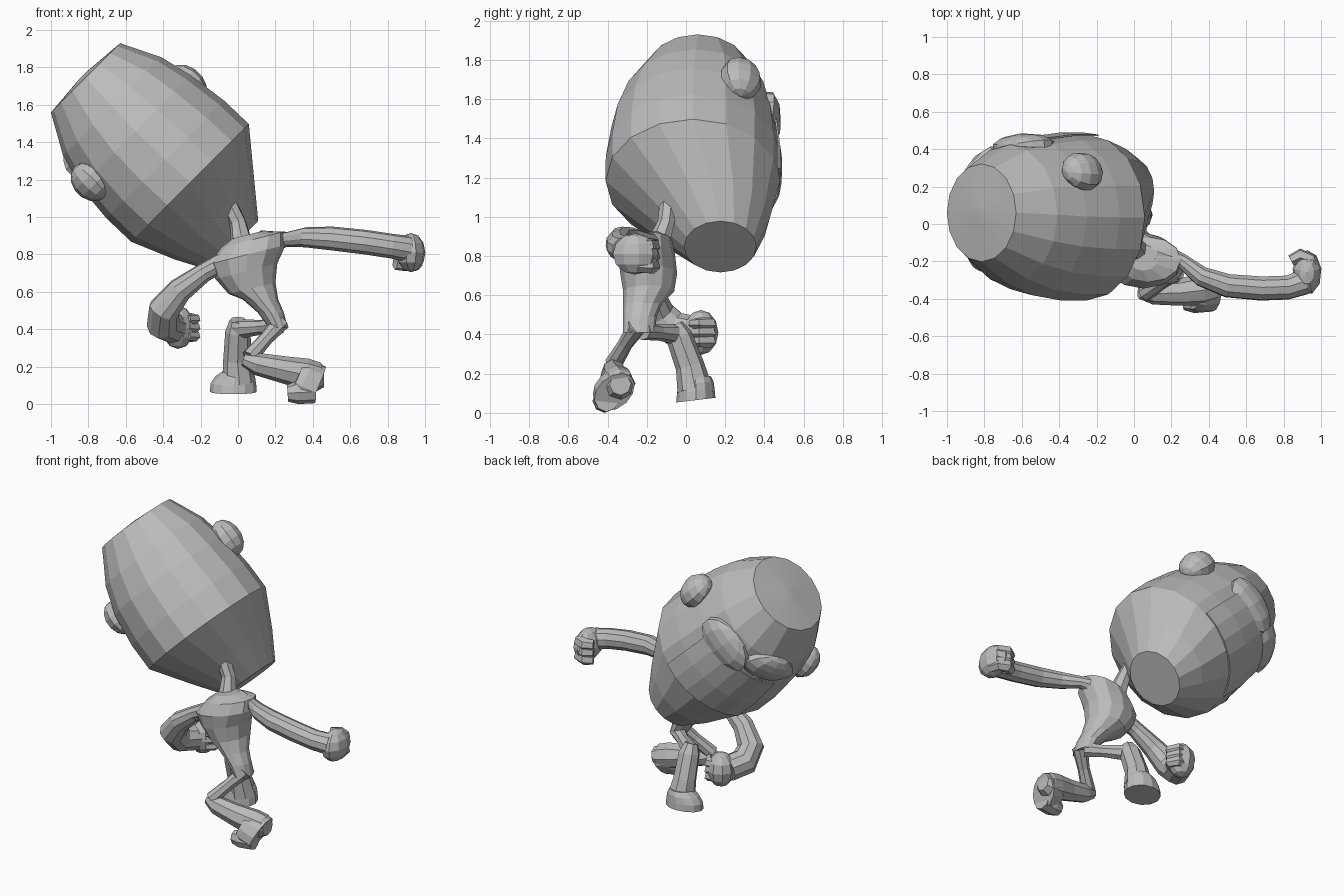
import bpy
import bmesh
from math import sin, cos, pi, radians
from mathutils import Vector, Matrix

cube = bpy.data.objects.get("Cube")
if cube:
    bpy.data.objects.remove(cube, do_unlink=True)

GREY = (0.5, 0.5, 0.5, 1)
mat = bpy.data.materials.new("plain_grey")
mat.use_nodes = True
mat.diffuse_color = GREY
mat.node_tree.nodes["Principled BSDF"].inputs["Base Color"].default_value = GREY


def finish(name, bm):
    bmesh.ops.recalc_face_normals(bm, faces=bm.faces)
    mesh = bpy.data.meshes.new(name)
    bm.to_mesh(mesh)
    bm.free()
    mesh.materials.append(mat)
    obj = bpy.data.objects.new(name, mesh)
    bpy.context.collection.objects.link(obj)
    return obj


def angles(n):
    return [2 * pi * k / n for k in range(n)]


def loft(name, rings):
    """Skin a list of closed rings and cap both ends."""
    bm = bmesh.new()
    loops = [[bm.verts.new(p) for p in ring] for ring in rings]
    n = len(loops[0])
    for a, b in zip(loops, loops[1:]):
        for i in range(n):
            j = (i + 1) % n
            bm.faces.new((a[i], a[j], b[j], b[i]))
    bm.faces.new(loops[0])
    bm.faces.new(loops[-1])
    return finish(name, bm)


def limb(name, path, sides=8):
    """Tube through (x, y, z, radius) points."""
    pts = [Vector(p[:3]) for p in path]
    rings, prev, side = [], None, None
    for i, p in enumerate(pts):
        t = (pts[min(i + 1, len(pts) - 1)] - pts[max(i - 1, 0)]).normalized()
        if prev is None:
            side = t.orthogonal().normalized()
        else:
            side = prev.rotation_difference(t) @ side
        other = t.cross(side)
        prev = t
        rings.append([p + path[i][3] * (cos(a) * side + sin(a) * other)
                      for a in angles(sides)])
    return loft(name, rings)


def blob(name, center, axes, size, seg=10, rows=7):
    """Ellipsoid with its own axes."""
    bm = bmesh.new()
    bmesh.ops.create_uvsphere(bm, u_segments=seg, v_segments=rows, radius=1)
    rot = Matrix(axes).transposed()
    bm.transform(Matrix.Translation(center) @ rot.to_4x4() @ Matrix.Diagonal((*size, 1)))
    return finish(name, bm)


# Head: tilted barrel, rings of (along axis, side offset, y offset, radius)
AXIS = Vector((-1, 0, 1)).normalized()
SIDE = Vector((1, 0, 1)).normalized()
BACK = Vector((0, 1, 0))
HEAD = [(0.615, 0.583, 0.175, 0.185), (0.785, 0.608, 0.125, 0.3),
        (1.018, 0.655, 0.035, 0.445), (1.2, 0.65, 0.036, 0.445),
        (1.42, 0.645, 0.04, 0.42), (1.6, 0.65, 0.05, 0.372),
        (1.81, 0.657, 0.06, 0.262), (1.83, 0.657, 0.06, 0.02)]


def head_point(ring, deg, grow=0.0):
    u, v, y, r = ring
    a = radians(deg)
    return AXIS * u + SIDE * (v + (r + grow) * cos(a)) + BACK * (y + (r + grow) * sin(a))


loft("head", [[head_point(r, 360 * k / 16) for k in range(16)] for r in HEAD])

# Mouth plate wraps around the face side of the head
bm = bmesh.new()
grid = [[bm.verts.new(head_point(r, 78 + 13 * k, 0.008)) for k in range(7)]
        for r in HEAD[2:5]]
for a, b in zip(grid, grid[1:]):
    for i in range(6):
        bm.faces.new((a[i], a[i + 1], b[i + 1], b[i]))
mouth = finish("mouth_plate", bm)
solid = mouth.modifiers.new("thickness", "SOLIDIFY")
solid.thickness = 0.009


# Ears and eyes sit on the barrel, elongated along or around it
def on_head(name, ring, deg, grow, size):
    a = radians(deg)
    out = SIDE * cos(a) + BACK * sin(a)
    tangent = AXIS.cross(out)
    blob(name, head_point(ring, deg, grow), (tangent, out, AXIS), size)


on_head("left_ear", (1.4, 0.645, 0.035, 0.42), 34, 0.02, (0.11, 0.09, 0.125))
on_head("right_ear", (1.4, 0.645, 0.025, 0.41), 207, 0.0, (0.11, 0.085, 0.115))
on_head("left_eye", (1.46, 0.645, 0.035, 0.4), 93, -0.015, (0.2, 0.065, 0.13))
on_head("right_eye", (1.51, 0.648, 0.035, 0.39), 141, -0.015, (0.18, 0.065, 0.115))

# Torso: stacked ellipses of (x, y, z, half width, half depth)
TORSO = [(0.05, -0.18, 0.905, 0.08, 0.07), (0.08, -0.19, 0.88, 0.17, 0.12),
         (0.05, -0.2, 0.8, 0.205, 0.145), (0.045, -0.19, 0.71, 0.165, 0.145),
         (0.075, -0.19, 0.62, 0.125, 0.13), (0.12, -0.22, 0.56, 0.095, 0.1),
         (0.175, -0.235, 0.49, 0.07, 0.085), (0.215, -0.24, 0.41, 0.05, 0.08)]
loft("torso", [[(x + w * cos(a), y + d * sin(a), z + 0.25 * w * cos(a) * (z > 0.6))
                for a in angles(12)]
               for x, y, z, w, d in TORSO])
limb("neck", [(-0.055, -0.085, 1.1, 0.03), (-0.045, -0.09, 1.06, 0.046),
              (0.0, -0.1, 0.97, 0.045), (0.02, -0.14, 0.86, 0.06)], 7)

# Arms
limb("left_arm", [(0.13, -0.16, 0.86, 0.07), (0.26, -0.2, 0.88, 0.04),
                  (0.36, -0.28, 0.892, 0.054), (0.5, -0.33, 0.886, 0.064),
                  (0.68, -0.345, 0.866, 0.066), (0.82, -0.34, 0.845, 0.066),
                  (0.91, -0.31, 0.83, 0.07)], 10)
limb("right_arm", [(-0.06, -0.22, 0.77, 0.055), (-0.18, -0.2, 0.705, 0.052),
                   (-0.31, -0.18, 0.61, 0.068), (-0.395, -0.14, 0.505, 0.085),
                   (-0.4, -0.06, 0.43, 0.09), (-0.35, 0.04, 0.41, 0.085)], 10)

# Hands: palm with curled fingers
XYZ = ((1, 0, 0), (0, 1, 0), (0, 0, 1))
blob("left_palm", (0.925, -0.26, 0.81), XYZ, (0.078, 0.12, 0.105), 9, 6)
blob("right_palm", (-0.32, 0.075, 0.41), XYZ, (0.09, 0.09, 0.115), 9, 6)
for k in range(3):
    z = 0.75 + 0.05 * k
    limb(f"left_finger_{k + 1}", [(0.955, -0.25, z, 0.034), (0.94, -0.19, z, 0.04),
                                  (0.89, -0.17, z, 0.04), (0.84, -0.195, z, 0.032)], 6)
    z = 0.365 + 0.045 * k
    limb(f"right_finger_{k + 1}", [(-0.32, 0.11, z, 0.03), (-0.26, 0.12, z, 0.035),
                                   (-0.23, 0.07, z, 0.03), (-0.27, 0.03, z, 0.025)], 6)

# Legs
limb("right_thigh", [(0.22, -0.22, 0.42, 0.05), (0.12, -0.14, 0.41, 0.04), (-0.01, -0.04, 0.4, 0.055)])
limb("right_shin", [(0.0, -0.06, 0.45, 0.045), (0.0, -0.035, 0.39, 0.068),
                    (-0.005, 0.02, 0.24, 0.074), (0.005, 0.045, 0.12, 0.09)])
limb("left_thigh", [(0.23, -0.25, 0.44, 0.05), (0.15, -0.31, 0.35, 0.038), (0.06, -0.37, 0.25, 0.045)])
limb("left_shin", [(0.03, -0.365, 0.24, 0.035), (0.1, -0.37, 0.215, 0.06),
                   (0.24, -0.365, 0.185, 0.072), (0.36, -0.35, 0.16, 0.085),
                   (0.43, -0.335, 0.145, 0.078), (0.46, -0.335, 0.145, 0.055)])

# Right foot: planted oval
loft("right_foot", [[(x + w * cos(a), 0.05 + d * sin(a), z + 0.12 * d * sin(a))
                     for a in angles(12)]
                    for x, z, w, d in ((-0.025, 0.065, 0.125, 0.1), (-0.025, 0.11, 0.122, 0.096),
                                       (-0.015, 0.15, 0.105, 0.09), (0, 0.18, 0.075, 0.075))])

# Left foot: kicked back, its oval sole facing out and down, with a blunt toe
sole = Vector((0.9, 0.05, -0.4)).normalized()
toe = Vector((-0.1, -0.16, -0.13))
toe = (toe - sole * toe.dot(sole)).normalized()
across = sole.cross(toe)
loft("left_foot", [[Vector((0.43, -0.365, 0.105)) - sole * depth + toe * (shift + l * cos(a)) + across * w * sin(a)
                    for a in angles(12)]
                   for depth, shift, l, w in ((0, 0, 0.12, 0.085), (0.08, 0.005, 0.118, 0.085),
                                              (0.12, 0.01, 0.09, 0.07))])
limb("left_toe", [(0.41, -0.405, 0.065, 0.06), (0.32, -0.415, 0.062, 0.062),
                  (0.265, -0.415, 0.058, 0.045)])
